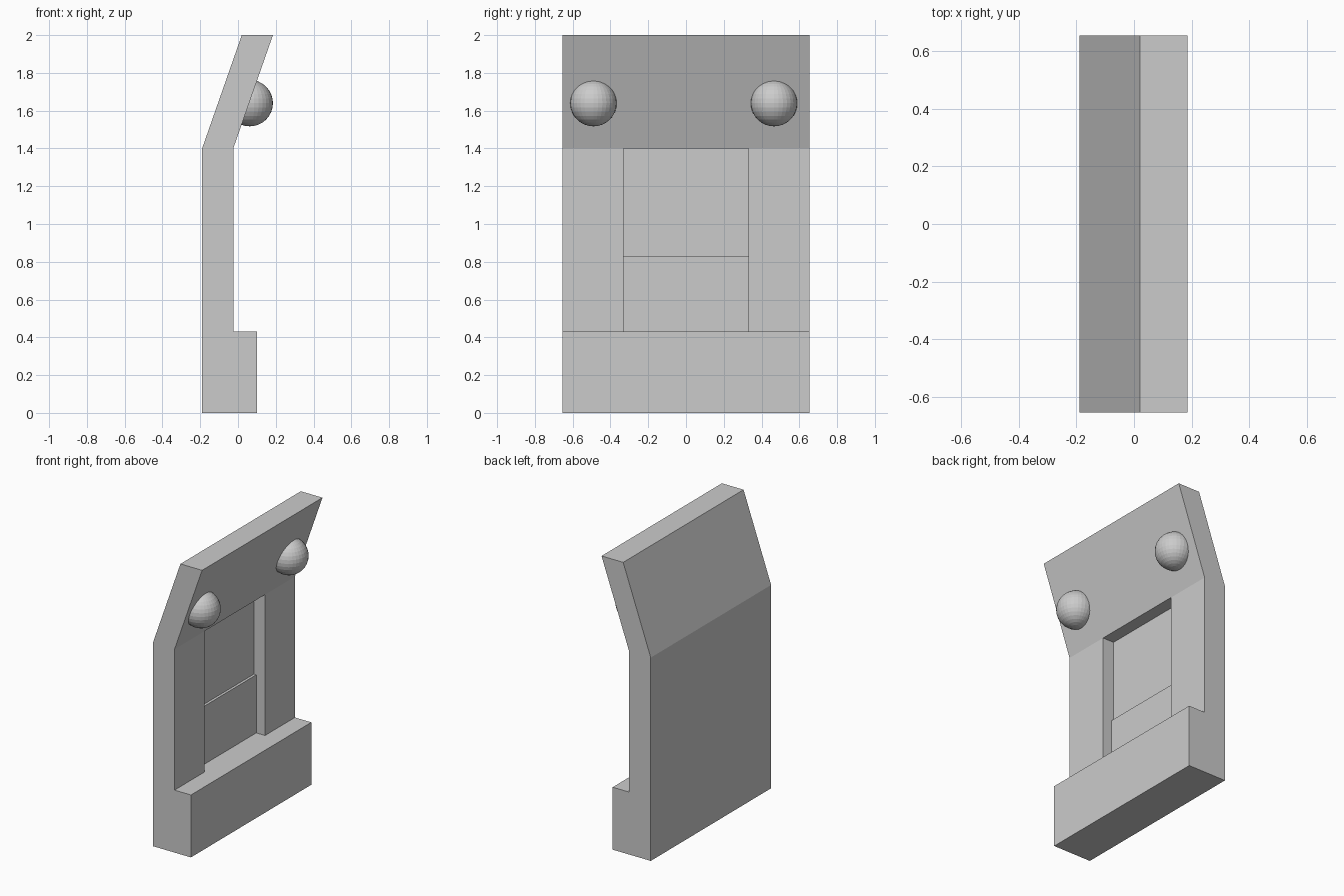
import bpy, bmesh, math

if "Cube" in bpy.data.objects:
    bpy.data.objects.remove(bpy.data.objects["Cube"])

HALF_W, HALF_R = 0.655, 0.33   # half widths of slab and recess

# Side profile (x, z), starting and ending at the two ends of the front face
low, high = (-0.025, 0.43), (-0.025, 1.40)
shell = [high, (0.185, 2.0), (0.02, 2.0), (-0.19, 1.40),
         (-0.19, 0.0), (0.10, 0.0), (0.10, 0.43), low]
# Stepped recess that replaces the front face in the middle strip
recess = [low, (-0.092, 0.43), (-0.092, 0.83), (-0.11, 0.83), (-0.11, 1.40), high]


def make_object(name, bm):
    mesh = bpy.data.meshes.new(name)
    bm.to_mesh(mesh)
    bm.free()
    ob = bpy.data.objects.new(name, mesh)
    bpy.context.collection.objects.link(ob)
    return ob


def face(bm, pts):
    bm.faces.new([bm.verts.new(p) for p in pts])


def sweep(bm, path, y0, y1):
    """Straight strip of quads along y following a profile path."""
    for (xa, za), (xb, zb) in zip(path, path[1:]):
        face(bm, [(xa, y0, za), (xb, y0, zb), (xb, y1, zb), (xa, y1, za)])


# Bent slab with base ledge and recessed panel
bm = bmesh.new()
sweep(bm, shell + [high], -HALF_W, -HALF_R)
sweep(bm, shell, -HALF_R, HALF_R)
sweep(bm, recess, -HALF_R, HALF_R)
sweep(bm, shell + [high], HALF_R, HALF_W)
for s in (-1, 1):
    face(bm, [(x, s * HALF_W, z) for x, z in shell])
    face(bm, [(x, s * HALF_R, z) for x, z in recess])
bmesh.ops.remove_doubles(bm, verts=bm.verts, dist=1e-4)
bmesh.ops.recalc_face_normals(bm, faces=bm.faces)
bmesh.ops.dissolve_limit(bm, angle_limit=math.radians(1),
                         verts=bm.verts, edges=bm.edges)
make_object("bent_slab", bm)

# Round knobs half sunk into the leaning top
for name, y in (("knob_near", -0.49), ("knob_far", 0.466)):
    bm = bmesh.new()
    bmesh.ops.create_uvsphere(bm, u_segments=32, v_segments=16, radius=0.123)
    make_object(name, bm).location = (0.062, y, 1.64)
